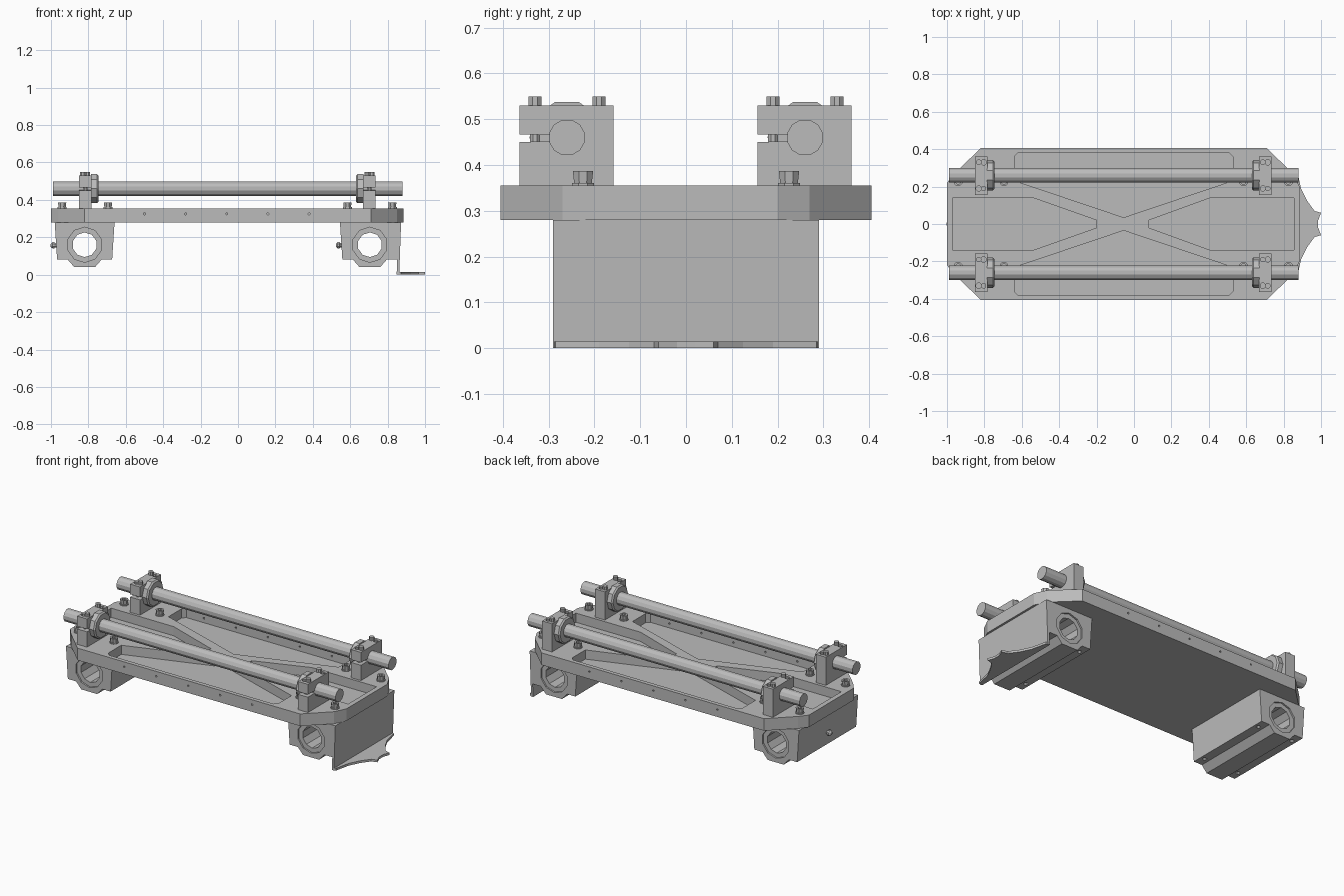
import bpy, bmesh
from math import cos, sin, pi
from mathutils import Matrix, Vector

cube = bpy.data.objects.get("Cube")
if cube:
    bpy.data.objects.remove(cube, do_unlink=True)

steel = bpy.data.materials.new("machined_grey")
steel.use_nodes = True
GREY = (0.5, 0.5, 0.5, 1)
steel.diffuse_color = GREY
steel.node_tree.nodes["Principled BSDF"].inputs["Base Color"].default_value = GREY

# local z turned onto each axis
TURN = {"x": Matrix.Rotation(pi / 2, 4, "Y"),
        "y": Matrix.Rotation(-pi / 2, 4, "X"),
        "z": Matrix.Identity(4)}


def finish(name, bm):
    bmesh.ops.recalc_face_normals(bm, faces=bm.faces)
    mesh = bpy.data.meshes.new(name)
    bm.to_mesh(mesh)
    bm.free()
    mesh.materials.append(steel)
    ob = bpy.data.objects.new(name, mesh)
    bpy.context.collection.objects.link(ob)
    return ob


def prism(name, points, low, high, axis="z"):
    """Outline in the two other axes, extruded from low to high."""
    bm = bmesh.new()
    place = {"x": lambda a, b: (low, a, b),
             "y": lambda a, b: (a, low, b),
             "z": lambda a, b: (a, b, low)}[axis]
    face = bm.faces.new([bm.verts.new(place(a, b)) for a, b in points])
    out = bmesh.ops.extrude_face_region(bm, geom=[face])
    step = Vector([high - low if c == axis else 0 for c in "xyz"])
    bmesh.ops.translate(bm, vec=step,
                        verts=[g for g in out["geom"] if isinstance(g, bmesh.types.BMVert)])
    return finish(name, bm)


def lathe(name, profile, loc, axis="z", sides=12, closed=False):
    """Turn (radius, height) points; open profiles get end caps."""
    bm = bmesh.new()
    rings = []
    for r, h in profile:
        rings.append([bm.verts.new((r * cos(2 * pi * (i + .5) / sides),
                                    r * sin(2 * pi * (i + .5) / sides), h))
                      for i in range(sides)])
    pairs = list(zip(rings, rings[1:]))
    if closed:
        pairs.append((rings[-1], rings[0]))
    else:
        bm.faces.new(rings[0])
        bm.faces.new(rings[-1])
    for a, b in pairs:
        for i in range(sides):
            j = (i + 1) % sides
            bm.faces.new((a[i], a[j], b[j], b[i]))
    bm.transform(Matrix.Translation(loc) @ TURN[axis])
    return finish(name, bm)


def rod(name, r, low, high, loc, axis="z", sides=12):
    return lathe(name, [(r, low), (r, high)], loc, axis, sides)


def cut(target, cutters):
    for c in cutters:
        c.hide_render = True
        mod = target.modifiers.new("cut", "BOOLEAN")
        mod.operation, mod.solver, mod.object = "DIFFERENCE", "EXACT", c
        bpy.context.view_layer.objects.active = target
        bpy.ops.object.modifier_apply(modifier=mod.name)
        bpy.data.objects.remove(c, do_unlink=True)


def mirrored(half):
    return half + [(x, -y) for x, y in reversed(half)]


# base plate with chamfered corners
BOTTOM, TOP, FLOOR = 0.28, 0.355, 0.298
plate = prism("base_plate", mirrored([(-1, .22), (-.96, .27), (-.82, .405),
                                      (.71, .405), (.85, .27), (.885, .2)]), BOTTOM, TOP)

# lightening pockets leaving a cross of ribs
pockets = [prism("end_pocket", mirrored([(-.97, .14), (-.54, .14), (-.2, .02)]), FLOOR, .4),
           prism("end_pocket", mirrored([(.08, .02), (.41, .14), (.855, .14)]), FLOOR, .4)]
for s in (-1, 1):
    pockets.append(prism("side_pocket", [(x, s * y) for x, y in (
        (-.62, .38), (.51, .38), (.53, .36), (.53, .232), (.5, .222),
        (-.055, .035), (-.61, .222), (-.64, .232), (-.64, .36))], FLOOR, .4))
    for i in range(5):
        pockets.append(rod("side_hole", .006, -.03, .03,
                           (-.5 + i * .22, s * .395, .325), "y", 6))
cut(plate, pockets)

# bearing housings under both ends
for end, x in (("right", -.82), ("left", .705)):
    outline = [(-.16, BOTTOM), (-.147, .08), (-.09, .08), (-.055, .04),
               (.055, .04), (.09, .08), (.147, .08), (.16, BOTTOM)]
    house = prism(end + "_bearing_housing", [(x + a, z) for a, z in outline],
                  -.29, .29, "y")
    bores = [rod("bore", .094, -.4, .4, (x, 0, .16), "y", 10)]
    for dx in (-.12, .12):
        for y in (-.23, .23):
            bores.append(rod("screw_hole", .013, -.03, .03, (x + dx, y, .08), sides=8))
    cut(house, bores)
    lathe(end + "_bushing", [(.095, -.28), (.095, .28), (.066, .28), (.066, -.28)],
          (x, 0, .16), "y", 10, closed=True)
    # grease nipple on the outward-facing -x wall
    lathe(end + "_grease_nipple", [(.012, 0), (.012, -.012), (.018, -.014),
                                   (.018, -.024), (.008, -.034)],
          (x - .148, 0, .157), "x", 8)

# angled end bracket with a waisted, notched foot
prism("bracket_wall", [(.848, 0), (.862, 0), (.872, BOTTOM), (.86, BOTTOM)], -.29, .29, "y")
prism("bracket_foot", mirrored([(.85, .29), (.872, .285), (.893, .19), (.925, .125),
                                (.965, .07), (1, .06), (.985, .02)]), 0, .014)

# guide rods, clamps and flange collars
for side, y in (("front", -.26), ("back", .26)):
    rod(side + "_guide_rod", .04, -.99, .88, (0, y, .46), "x", 12)
    for end, x, inward in (("right", -.817, 1), ("left", .702, -1)):
        name = side + "_" + end
        outline = [(-.104, TOP), (.102, TOP), (.102, .53), (-.104, .53),
                   (-.104, .467), (-.025, .465), (-.025, .452), (-.104, .45)]
        clamp = prism(name + "_clamp", [(y + a, z) for a, z in outline],
                      x - .034, x + .034, "x")
        cut(clamp, [rod("socket", .015, -.025, .02, (x + dx, y + dy, .53), sides=8)
                    for dx in (-.013, .013) for dy in (-.07, .07)][::3])
        rod(name + "_clamp_screw", .012, .44, .475, (x, y - .07, 0), sides=8)
        lathe(name + "_collar", [(.082, .03), (.082, .062), (.074, .07)] if inward > 0
              else [(.074, -.07), (.082, -.062), (.082, -.03)], (x, y, .46), "x", 10)

# socket-head bolts beside the clamps
for x in (-.94, -.695, .585, .825):
    for y in (-.225, .225):
        lathe("plate_bolt", [(.026, -.01), (.026, .006), (.021, .006), (.024, .032),
                             (.013, .032), (.013, .015)], (x, y, TOP), sides=8)
